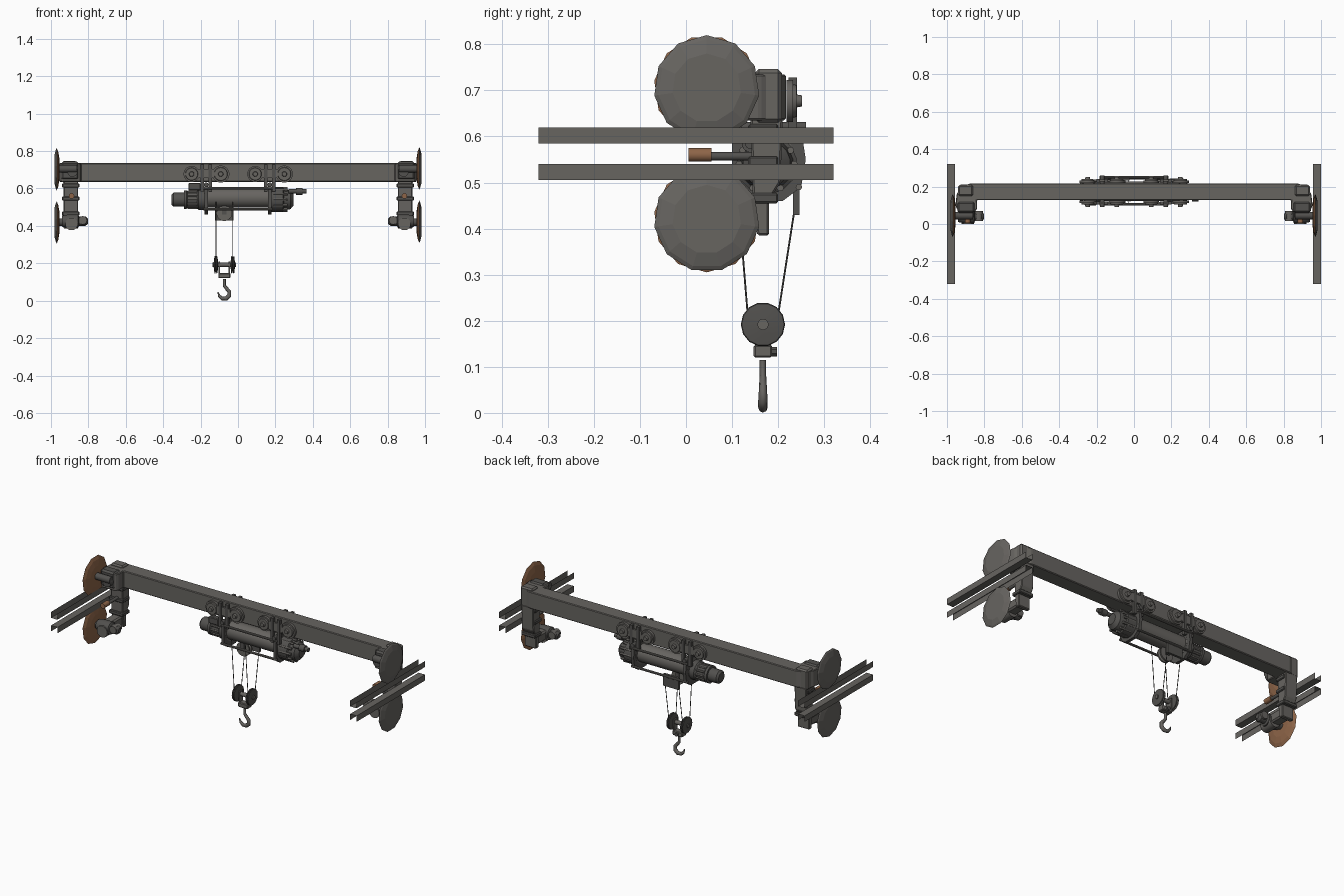
import bpy, bmesh, math
from mathutils import Vector

if "Cube" in bpy.data.objects:
    bpy.data.objects.remove(bpy.data.objects["Cube"])


def material(name, r, g, b):
    m = bpy.data.materials.new(name)
    m.use_nodes = True
    m.diffuse_color = (r, g, b, 1)
    bsdf = next(n for n in m.node_tree.nodes if n.type == 'BSDF_PRINCIPLED')
    bsdf.inputs["Base Color"].default_value = (r, g, b, 1)
    return m


STEEL = material("steel grey", 0.135, 0.128, 0.118)
DARK = material("dark iron", 0.085, 0.082, 0.077)
RUST = material("rust brown", 0.27, 0.13, 0.065)


def finish(name, bm, mats, smooth=False):
    mesh = bpy.data.meshes.new(name)
    bmesh.ops.recalc_face_normals(bm, faces=bm.faces)
    bm.to_mesh(mesh)
    bm.free()
    ob = bpy.data.objects.new(name, mesh)
    bpy.context.collection.objects.link(ob)
    for m in mats:
        mesh.materials.append(m)
    if smooth:
        bpy.ops.object.select_all(action='DESELECT')
        ob.select_set(True)
        bpy.context.view_layer.objects.active = ob
        bpy.ops.object.shade_smooth_by_angle(angle=math.radians(35))
    return ob


def box(name, x, y, z, mat=STEEL, bevel=0.0):
    """Block spanning the given ranges."""
    x = sorted(x)
    bm = bmesh.new()
    bmesh.ops.create_cube(bm, size=1)
    for v in bm.verts:
        for i, (a, b) in enumerate((x, y, z)):
            v.co[i] = a if v.co[i] < 0 else b
    if bevel:
        bmesh.ops.bevel(bm, geom=bm.edges[:], offset=bevel, segments=1, affect='EDGES')
    return finish(name, bm, [mat])


def lathe(name, origin, axis, profile, mat=STEEL, sides=20, smooth=True):
    """Solid of revolution; profile is (distance along axis, radius)."""
    q = Vector((0, 0, 1)).rotation_difference(Vector(axis))
    bm = bmesh.new()
    rings = []
    for t, r in profile:
        ring = []
        for k in range(sides):
            a = math.tau * (k + 0.5) / sides
            ring.append(bm.verts.new(Vector(origin) + q @ Vector((r * math.cos(a), r * math.sin(a), t))))
        rings.append(ring)
    for lo, hi in zip(rings, rings[1:]):
        for k in range(sides):
            n = (k + 1) % sides
            bm.faces.new((lo[k], lo[n], hi[n], hi[k]))
    bm.faces.new(rings[0])
    bm.faces.new(rings[-1])
    return finish(name, bm, [mat], smooth)


def rod(name, a, b, r, mat=STEEL, sides=16):
    d = Vector(b) - Vector(a)
    return lathe(name, a, d.normalized(), [(0, r), (d.length, r)], mat, sides)


def prism(name, outline, axis, lo, hi, mat=STEEL, bevel=0.0):
    """Extrude an outline along x (points y, z) or z (points x, y)."""
    bm = bmesh.new()
    place = (lambda p: (lo, *p)) if axis == 'x' else (lambda p: (*p, lo))
    f = bm.faces.new([bm.verts.new(place(p)) for p in outline])
    ext = bmesh.ops.extrude_face_region(bm, geom=[f])
    step = Vector((hi - lo, 0, 0)) if axis == 'x' else Vector((0, 0, hi - lo))
    bmesh.ops.translate(bm, vec=step, verts=[g for g in ext['geom'] if isinstance(g, bmesh.types.BMVert)])
    if bevel:
        bmesh.ops.bevel(bm, geom=bm.edges[:], offset=bevel, segments=1, affect='EDGES')
    return finish(name, bm, [mat])


# Bridge beam with both ends curving forward
half = [(0.84, 0.128), (0.838, 0.085), (0.85, 0.065), (0.94, 0.065), (0.955, 0.1),
        (0.948, 0.16), (0.925, 0.198), (0.875, 0.217)]
plan = half + [(-x, y) for x, y in reversed(half)]
prism("bridge_beam", plan, 'z', 0.635, 0.735, bevel=0.004)


def rail(name, s, floor, lip):
    """Open channel made of thin sheet."""
    bm = bmesh.new()
    section = [(0.958, lip), (0.958, floor), (1.0, floor), (1.0, lip)]
    ends = [[bm.verts.new((s * x, y, z)) for x, z in section] for y in (-0.32, 0.32)]
    for k in range(3):
        bm.faces.new((ends[0][k], ends[0][k + 1], ends[1][k + 1], ends[1][k]))
    finish(name, bm, [STEEL])


# End carriages, one per side
for s, side in ((-1, "right"), (1, "left")):
    rail(side + "_upper_rail", s, 0.585, 0.62)
    rail(side + "_lower_rail", s, 0.54, 0.505)

    # Faceted guide wheels, rust on the inner faces
    for z, tag in ((0.705, "upper"), (0.42, "lower")):
        wheel = lathe(f"{side}_{tag}_guide_wheel", (s * 0.955, 0.045, z), (s, 0, 0),
                      [(0, 0.06), (0.006, 0.095), (0.014, 0.115), (0.019, 0.106), (0.027, 0.075)],
                      STEEL, 11, False)
        wheel.data.materials.append(RUST)
        for p in wheel.data.polygons:
            if p.normal.x * s < -0.3:
                p.material_index = 1
        rod(f"{side}_{tag}_axle", (s * 0.86, 0.045, z), (s * 0.96, 0.045, z), 0.02, DARK)

    # Head, column and lower arm
    box(side + "_head", (s * 0.86, s * 0.94), (0.15, 0.208), (0.63, 0.746), STEEL, 0.008)
    rod(side + "_head_pin", (s * 0.885, 0.035, 0.69), (s * 0.885, 0.07, 0.69), 0.028, DARK)
    box(side + "_head_block", (s * 0.85, s * 0.945), (0.06, 0.12), (0.645, 0.743), DARK, 0.01)
    prism(side + "_column", [(0.14, 0.64), (0.21, 0.64), (0.205, 0.5), (0.18, 0.46), (0.18, 0.385),
                             (0.155, 0.385), (0.145, 0.46)], 'x', s * 0.855, s * 0.932, STEEL, 0.004)
    for z in (0.455, 0.535, 0.605):
        box(side + "_column_collar", (s * 0.848, s * 0.94), (0.135, 0.2), (z, z + 0.022), DARK, 0.004)
    box(side + "_lower_arm", (s * 0.865, s * 0.925), (0.045, 0.165), (0.395, 0.45), STEEL, 0.008)

    # Drive motors at the foot
    lathe(side + "_drive_motor", (s * 0.94, 0.04, 0.425), (-s, 0, 0),
          [(0, 0.03), (0.03, 0.036), (0.085, 0.036), (0.09, 0.025), (0.125, 0.025), (0.138, 0.014)], DARK)
    rod(side + "_brake_motor", (s * 0.89, 0.0, 0.41), (s * 0.89, 0.08, 0.41), 0.034, STEEL)
    rod(side + "_gear_knob", (s * 0.83, 0.015, 0.43), (s * 0.83, 0.07, 0.43), 0.022, STEEL)

    # Spring pin between the rails
    rod(side + "_pin_cap", (s * 0.89, 0.005, 0.56), (s * 0.89, 0.055, 0.56), 0.015, RUST)
    rod(side + "_pin_rod", (s * 0.89, 0.055, 0.557), (s * 0.89, 0.15, 0.557), 0.009, DARK)

# Hoist drum, motor and gearbox on one axis
HY, HZ = 0.175, 0.55
lathe("hoist_drum", (-0.18, HY, HZ), (1, 0, 0),
      [(0, 0.05), (0, 0.062), (0.02, 0.062), (0.02, 0.053), (0.34, 0.053), (0.34, 0.062), (0.36, 0.062),
       (0.36, 0.05)], STEEL, 24)
lathe("hoist_motor", (-0.18, HY, 0.54), (-1, 0, 0),
      [(0, 0.055), (0.03, 0.055), (0.04, 0.045), (0.09, 0.045), (0.095, 0.05), (0.11, 0.05), (0.11, 0.038),
       (0.165, 0.038), (0.175, 0.028)], DARK)
lathe("hoist_gearbox", (0.18, HY, 0.54), (1, 0, 0),
      [(0, 0.066), (0.06, 0.066), (0.065, 0.058), (0.1, 0.052), (0.118, 0.03)], DARK, 16)
for k in range(12):
    a = math.tau * k / 12
    y, z = HY + 0.06 * math.cos(a), 0.54 + 0.06 * math.sin(a)
    rod("gearbox_rib", (0.19, y, z), (0.265, y, z), 0.008, STEEL, 6)
    y, z = HY + 0.044 * math.cos(a), 0.54 + 0.044 * math.sin(a)
    rod("motor_rib", (-0.27, y, z), (-0.215, y, z), 0.006, STEEL, 6)
rod("control_stub", (0.27, 0.14, 0.585), (0.365, 0.14, 0.585), 0.012, DARK)
rod("control_stub_cap", (0.31, 0.14, 0.585), (0.345, 0.14, 0.585), 0.019, DARK)
box("terminal_box", (-0.265, -0.2), (0.1, 0.135), (0.59, 0.63), DARK, 0.004)

# Tie rods joining the hoist end frames
for y, z in ((0.105, 0.6), (0.25, 0.6), (0.105, 0.49), (0.245, 0.49)):
    rod("tie_rod", (-0.185, y, z), (0.185, y, z), 0.007, STEEL, 10)

# Trolley hangers with wheels on both sides of the beam
for s in (-1, 1):
    x = s * 0.17
    prism("hoist_frame", [(0.1, 0.615), (0.25, 0.615), (0.26, 0.55), (0.25, 0.49), (0.21, 0.46),
                          (0.14, 0.46), (0.1, 0.49)], 'x', x - 0.009, x + 0.009, DARK)
    for y, d in ((0.112, -1), (0.232, 1)):
        box("hanger_plate", (x - 0.045, x + 0.045), (y - 0.006, y + 0.006), (0.655, 0.705), STEEL)
        for k in (-0.022, 0.022):
            box("hanger_strap", (x + k - 0.009, x + k + 0.009), (y - 0.009, y + 0.009), (0.585, 0.728), DARK)
        for k, r in ((-0.078, 0.043), (0.078, 0.046)):
            lathe("trolley_wheel", (x + k, y - d * 0.014, 0.677), (0, d, 0),
                  [(0, r), (0.014, r), (0.014, r * 0.8), (0.022, r * 0.75), (0.022, 0.014), (0.034, 0.012)],
                  STEEL, 18)
    rod("hanger_cross_pin", (x, 0.09, 0.62), (x, 0.26, 0.62), 0.012, DARK)

# Rope guide and idler sheave beneath the drum
CX = -0.073
lathe("idler_sheave", (CX, 0.15, 0.468), (0, 1, 0),
      [(0, 0.042), (0.008, 0.042), (0.015, 0.032), (0.022, 0.042), (0.03, 0.042)], STEEL)
box("sheave_bracket", (CX - 0.012, CX + 0.012), (0.143, 0.187), (0.46, 0.52), DARK)
box("rope_guide", (CX - 0.05, CX + 0.05), (0.232, 0.246), (0.43, 0.5), DARK)

# Ropes, pulleys and hook block
for s in (-1, 1):
    x = CX + s * 0.045
    rod("front_rope", (x, 0.108, 0.53), (x, 0.135, 0.2), 0.002, DARK, 6)
    rod("back_rope", (x, 0.24, 0.47), (x, 0.198, 0.2), 0.002, DARK, 6)
    lathe("block_pulley", (x - 0.012, 0.167, 0.192), (1, 0, 0),
          [(0, 0.012), (0.004, 0.046), (0.008, 0.048), (0.012, 0.036), (0.016, 0.048), (0.02, 0.046),
           (0.024, 0.012)], DARK, 14)
    box("block_cheek", (x - s * 0.022, x - s * 0.015), (0.15, 0.184), (0.13, 0.21), STEEL)
rod("block_axle", (CX - 0.062, 0.167, 0.192), (CX + 0.062, 0.167, 0.192), 0.012, STEEL)
box("block_crosshead", (CX - 0.032, CX + 0.032), (0.147, 0.187), (0.12, 0.148), STEEL, 0.004)
rod("crosshead_nut", (CX, 0.18, 0.133), (CX, 0.197, 0.133), 0.011, DARK, 8)

# Hook: tapered swept curve, flattened front to back
path = [(0, 0.125, 0.8), (0, 0.09, 0.8), (0.012, 0.075, 0.9), (0.027, 0.058, 1), (0.026, 0.036, 1.15),
        (0.01, 0.022, 1.15), (-0.012, 0.022, 1), (-0.028, 0.036, 0.7), (-0.034, 0.056, 0.2)]
curve = bpy.data.curves.new("hook", 'CURVE')
curve.dimensions = '3D'
curve.bevel_depth = 0.0105
curve.bevel_resolution = 2
curve.use_fill_caps = True
spline = curve.splines.new('POLY')
spline.points.add(len(path) - 1)
for p, (x, z, r) in zip(spline.points, path):
    p.co = (x, 0, z, 1)
    p.radius = r
curve.materials.append(STEEL)
hook = bpy.data.objects.new("hook", curve)
bpy.context.collection.objects.link(hook)
hook.location = (CX, 0.167, -0.01)
hook.scale = (1, 0.85, 1)
bpy.ops.object.select_all(action='DESELECT')
hook.select_set(True)
bpy.context.view_layer.objects.active = hook
bpy.ops.object.convert(target='MESH')
